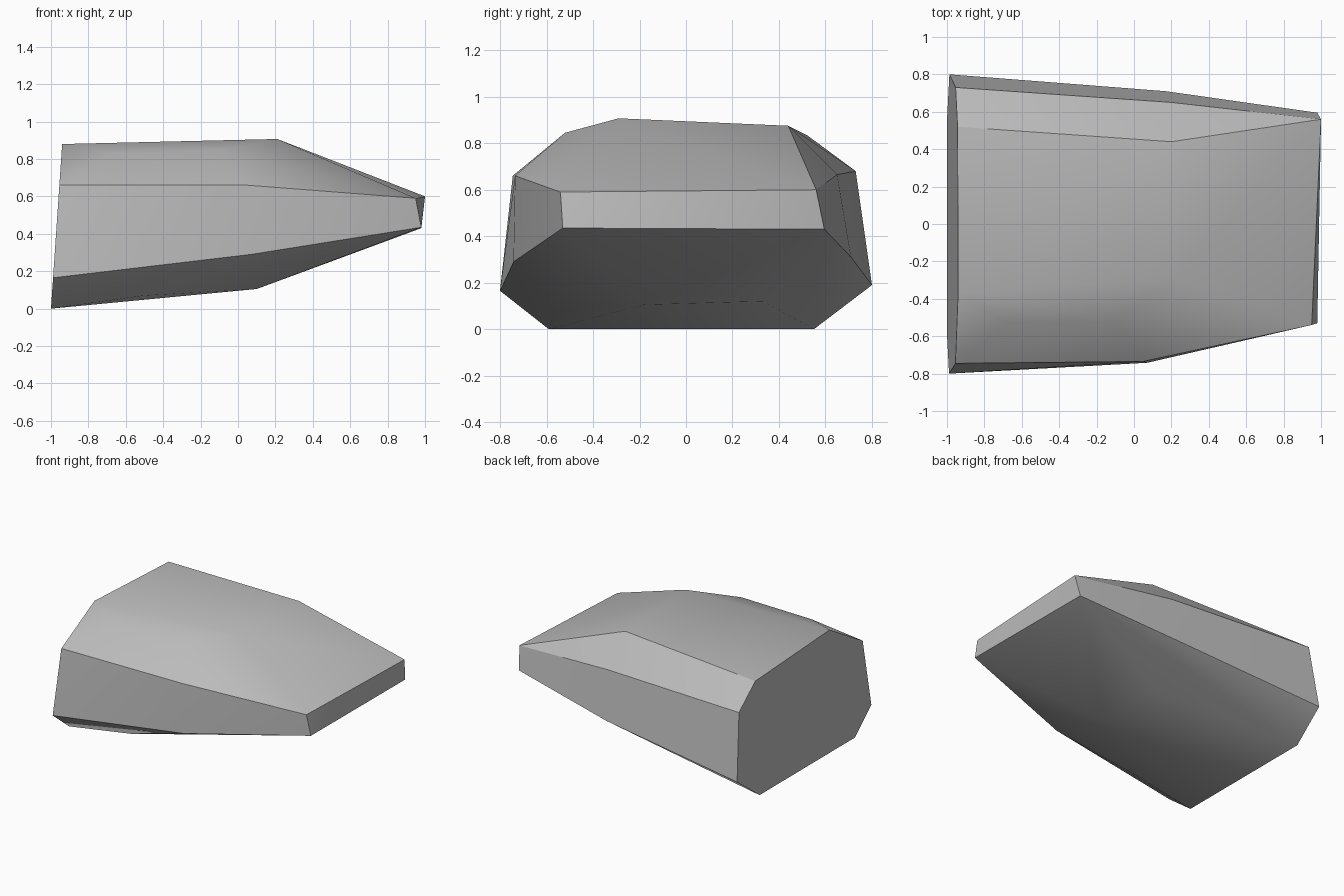
import bpy, bmesh, math
from mathutils import Vector

if "Cube" in bpy.data.objects:
    bpy.data.objects.remove(bpy.data.objects["Cube"], do_unlink=True)

# Stone colour
stone = bpy.data.materials.new("stone grey")
stone.use_nodes = True
grey = (0.5, 0.5, 0.5, 1)
stone.diffuse_color = grey
stone.node_tree.nodes["Principled BSDF"].inputs["Base Color"].default_value = grey

# Broad end: an octagon (y, z) on a slightly leaning plane
broad_profile = [(-0.59, 0), (-0.80, 0.165), (-0.745, 0.66), (-0.37, 0.88),
                 (0.52, 0.835), (0.73, 0.68), (0.80, 0.19), (0.55, 0)]
broad_end = [(-1 + 0.068 * z, y, z) for y, z in broad_profile]

# Belly: the bulging corners around the middle
belly = [(0.10, -0.18, 0.105), (0.07, -0.742, 0.29), (0.05, -0.735, 0.66),
         (0.21, -0.29, 0.907), (0.20, 0.44, 0.875), (0.20, 0.65, 0.665),
         (0.17, 0.71, 0.31), (0.10, 0.33, 0.12)]

# Worn shoulder corners on the front
shoulders = [(-0.68, -0.53, 0.83), (-0.10, -0.52, 0.845), (-0.50, -0.57, 0.07)]

# Narrow end: a thin slanted quad
narrow_end = [(0.95, -0.54, 0.59), (0.98, -0.53, 0.435),
              (0.98, 0.595, 0.43), (1.0, 0.56, 0.60)]

# Rock: the convex shell around all corners
bm = bmesh.new()
for corner in broad_end + belly + shoulders + narrow_end:
    bm.verts.new(Vector(corner))
bmesh.ops.convex_hull(bm, input=bm.verts[:])
bmesh.ops.delete(bm, geom=[v for v in bm.verts if not v.link_faces], context="VERTS")
bmesh.ops.dissolve_limit(bm, angle_limit=math.radians(1.5),
                         verts=bm.verts[:], edges=bm.edges[:])
bmesh.ops.recalc_face_normals(bm, faces=bm.faces[:])
mesh = bpy.data.meshes.new("rock")
bm.to_mesh(mesh)
bm.free()
mesh.materials.append(stone)

rock = bpy.data.objects.new("rock", mesh)
bpy.context.collection.objects.link(rock)
bpy.ops.object.select_all(action="DESELECT")
rock.select_set(True)
bpy.context.view_layer.objects.active = rock
bpy.ops.object.shade_smooth_by_angle(angle=math.radians(30))
